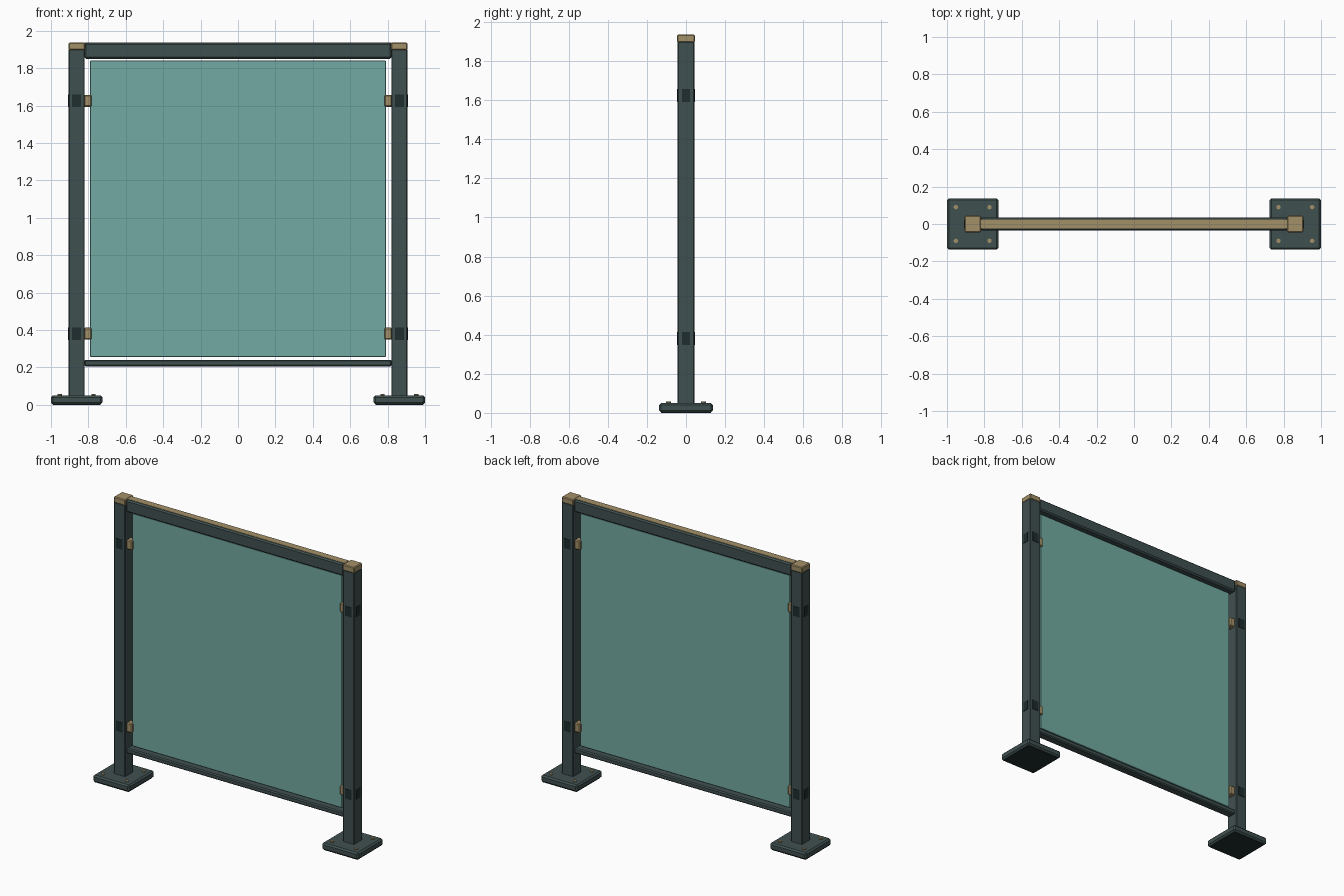
import bpy, math

if "Cube" in bpy.data.objects:
    bpy.data.objects.remove(bpy.data.objects["Cube"])


def material(name, rgb):
    m = bpy.data.materials.new(name)
    m.diffuse_color = (*rgb, 1)
    m.use_nodes = True
    m.node_tree.nodes["Principled BSDF"].inputs["Base Color"].default_value = m.diffuse_color
    return m


FRAME = material("dark_green_grey", (0.051, 0.081, 0.080))
TAN = material("tan_metal", (0.365, 0.279, 0.138))
GLASS = material("sea_green_glass", (0.171, 0.402, 0.361))
DARK = material("near_black_rubber", (0.014, 0.026, 0.027))


def box(name, x, y, z, mat, bevel=0.0):
    """Box from (min, max) ranges, with optional chamfer."""
    bpy.ops.mesh.primitive_cube_add(
        size=1, location=[(r[0] + r[1]) / 2 for r in (x, y, z)])
    o = bpy.context.object
    o.name = name
    o.scale = [abs(r[1] - r[0]) for r in (x, y, z)]
    bpy.ops.object.transform_apply(location=False, rotation=False, scale=True)
    o.data.materials.append(mat)
    if bevel:
        b = o.modifiers.new("chamfer", 'BEVEL')
        b.width = bevel
        b.segments = 1
    return o


def sym(h):
    return (-h, h)


# Glass panel and the two rails
box("glass_panel", sym(0.79), sym(0.009), (0.255, 1.84), GLASS, 0.002)
box("top_rail", sym(0.822), sym(0.036), (1.85, 1.934), FRAME, 0.009)
box("top_rail_strip", sym(0.82), sym(0.024), (1.93, 1.936), TAN)
box("bottom_rail", sym(0.822), sym(0.03), (0.205, 0.24), FRAME, 0.007)

PX = 0.8625  # post centre
for side, s in (("left", -1), ("right", 1)):
    c = s * PX

    def around(h, c=c):
        return (c - h, c + h)

    # Base plate with rubber pad and bolts
    box(side + "_base_plate", around(0.1375), sym(0.1375), (0.002, 0.05), FRAME, 0.01)
    box(side + "_base_pad", around(0.127), sym(0.127), (0.0, 0.008), DARK)
    for i in (-1, 1):
        for j in (-1, 1):
            bpy.ops.mesh.primitive_cylinder_add(
                vertices=10, radius=0.012, depth=0.016,
                location=(c + i * 0.09, j * 0.09, 0.049))
            b = bpy.context.object
            b.name = side + "_base_bolt"
            b.data.materials.append(TAN)

    # Post and cap
    box(side + "_post", around(0.0425), sym(0.0435), (0.045, 1.9), FRAME, 0.004)
    box(side + "_post_cap", around(0.0435), sym(0.045), (1.896, 1.936), TAN, 0.005)

    # Glass clamps and the dark plates around the post at the same height
    for level, z in (("lower", 0.38), ("upper", 1.625)):
        zr = (z - 0.033, z + 0.033)
        box(f"{side}_{level}_clamp", (s * 0.825, s * 0.783), sym(0.025),
            (z - 0.032, z + 0.032), TAN, 0.006)
        box(f"{side}_{level}_face_plates", around(0.024), sym(0.0465), zr, DARK)
        box(f"{side}_{level}_outer_plate", (c, c + s * 0.0455), sym(0.021), zr, DARK)
